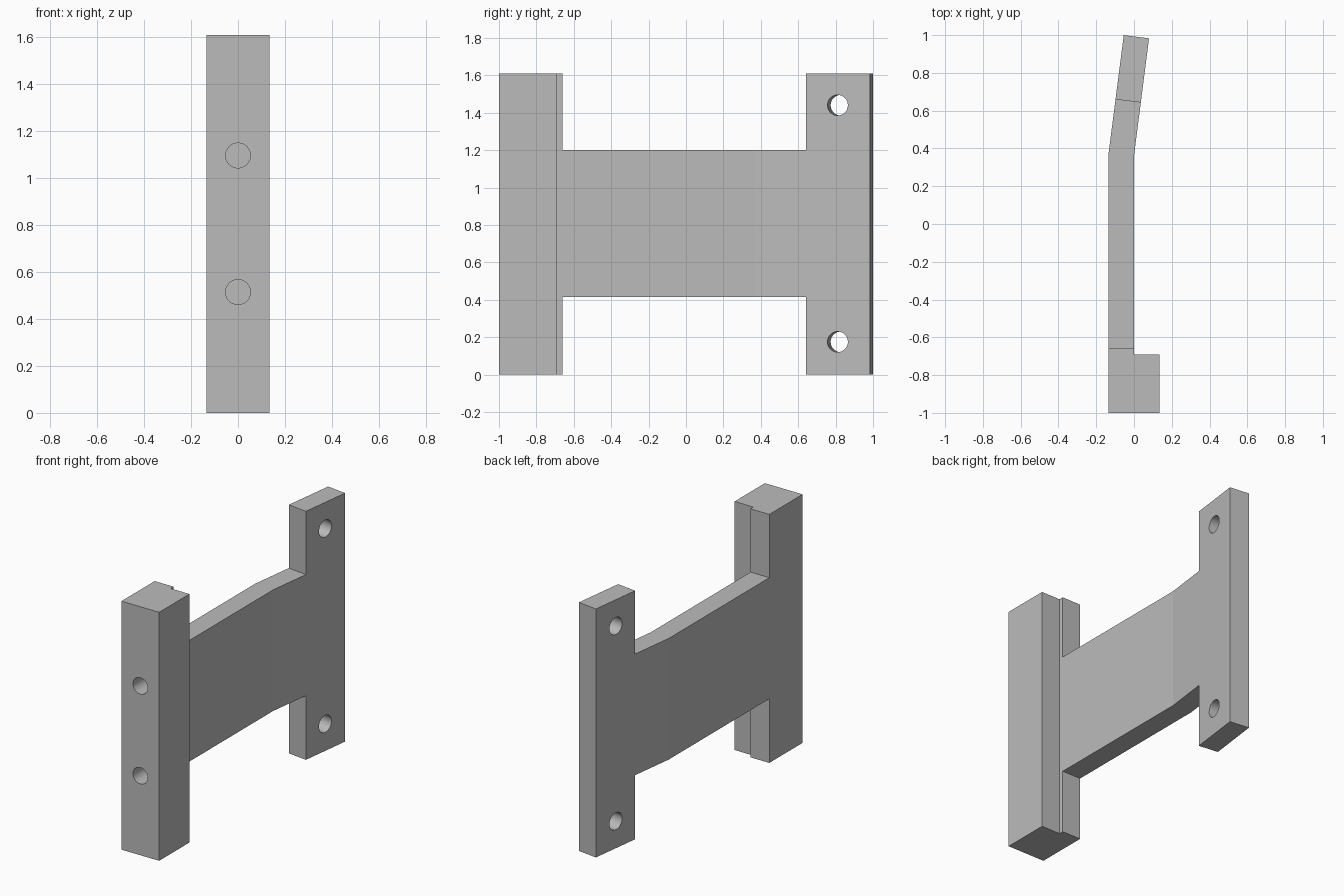
import bpy, bmesh, math
from mathutils import Vector, Matrix

if "Cube" in bpy.data.objects:
    bpy.data.objects.remove(bpy.data.objects["Cube"], do_unlink=True)

HEIGHT = 1.61
T = 0.135                      # plate thickness
A = math.radians(7.3)          # bend angle of the rear part
along = Vector((math.sin(A), math.cos(A)))
across = Vector((math.cos(A), -math.sin(A)))
bend = Vector((-T, 0.37))


def bent(y, offset=0.0):
    """Point on the bent part: y on its outer face, offset through the thickness."""
    return bend + along * ((y - bend.y) / along.y) + across * offset


def make_object(name, bm):
    bmesh.ops.recalc_face_normals(bm, faces=bm.faces)
    mesh = bpy.data.meshes.new(name)
    bm.to_mesh(mesh)
    bm.free()
    obj = bpy.data.objects.new(name, mesh)
    bpy.context.collection.objects.link(obj)
    return obj


def prism(name, outline, z0, z1):
    bm = bmesh.new()
    face = bm.faces.new([bm.verts.new((p[0], p[1], z0)) for p in outline])
    top = bmesh.ops.extrude_face_region(bm, geom=[face])["geom"]
    bmesh.ops.translate(bm, vec=(0, 0, z1 - z0),
                        verts=[v for v in top if isinstance(v, bmesh.types.BMVert)])
    return make_object(name, bm)


def drill(name, centre, direction, radius, length):
    bm = bmesh.new()
    turn = Vector((0, 0, 1)).rotation_difference(direction).to_matrix().to_4x4()
    bmesh.ops.create_cone(bm, cap_ends=True, segments=64, radius1=radius, radius2=radius,
                          depth=length, matrix=Matrix.Translation(centre) @ turn)
    return make_object(name, bm)


# Bracket body: thick front post, thin plate and bent rear flange in one profile
bracket = prism("bracket", [
    (-T, -1), (T, -1), (T, -0.69), (0, -0.69),
    (0, bend.y - T * math.tan(A / 2)), bent(1, T), bent(1), bend], 0, HEIGHT)

# Notches above and below the web
notch = [(-0.5, -0.66), (0.5, -0.66), bent(0.66, 0.5), bent(0.66, -0.5)]
cutters = [prism("lower_notch", notch, -0.2, 0.415),
           prism("upper_notch", notch, 1.2, HEIGHT + 0.2)]

# Through holes in the rear flange
for z in (0.175, 1.44):
    c = bent(0.828, T / 2)
    cutters.append(drill("flange_hole", Vector((c.x, c.y, z)), across.to_3d(), 0.055, 0.5))

# Blind holes in the front post
for z in (0.515, 1.097):
    cutters.append(drill("post_hole", Vector((0, -1, z)), Vector((0, 1, 0)), 0.053, 0.48))

bpy.context.view_layer.objects.active = bracket
bracket.select_set(True)
for cutter in cutters:
    cutter.hide_render = True
    mod = bracket.modifiers.new(cutter.name, "BOOLEAN")
    mod.operation = "DIFFERENCE"
    mod.solver = "EXACT"
    mod.object = cutter
    bpy.ops.object.modifier_apply(modifier=mod.name)
    bpy.data.objects.remove(cutter, do_unlink=True)

# Plain grey finish; only the hole walls are smooth
colour = (0.5, 0.5, 0.5, 1)
grey = bpy.data.materials.new("grey")
grey.use_nodes = True
grey.diffuse_color = colour
grey.node_tree.nodes["Principled BSDF"].inputs["Base Color"].default_value = colour
bracket.data.materials.clear()
bracket.data.materials.append(grey)
bpy.ops.object.shade_smooth_by_angle(angle=math.radians(6.5))
